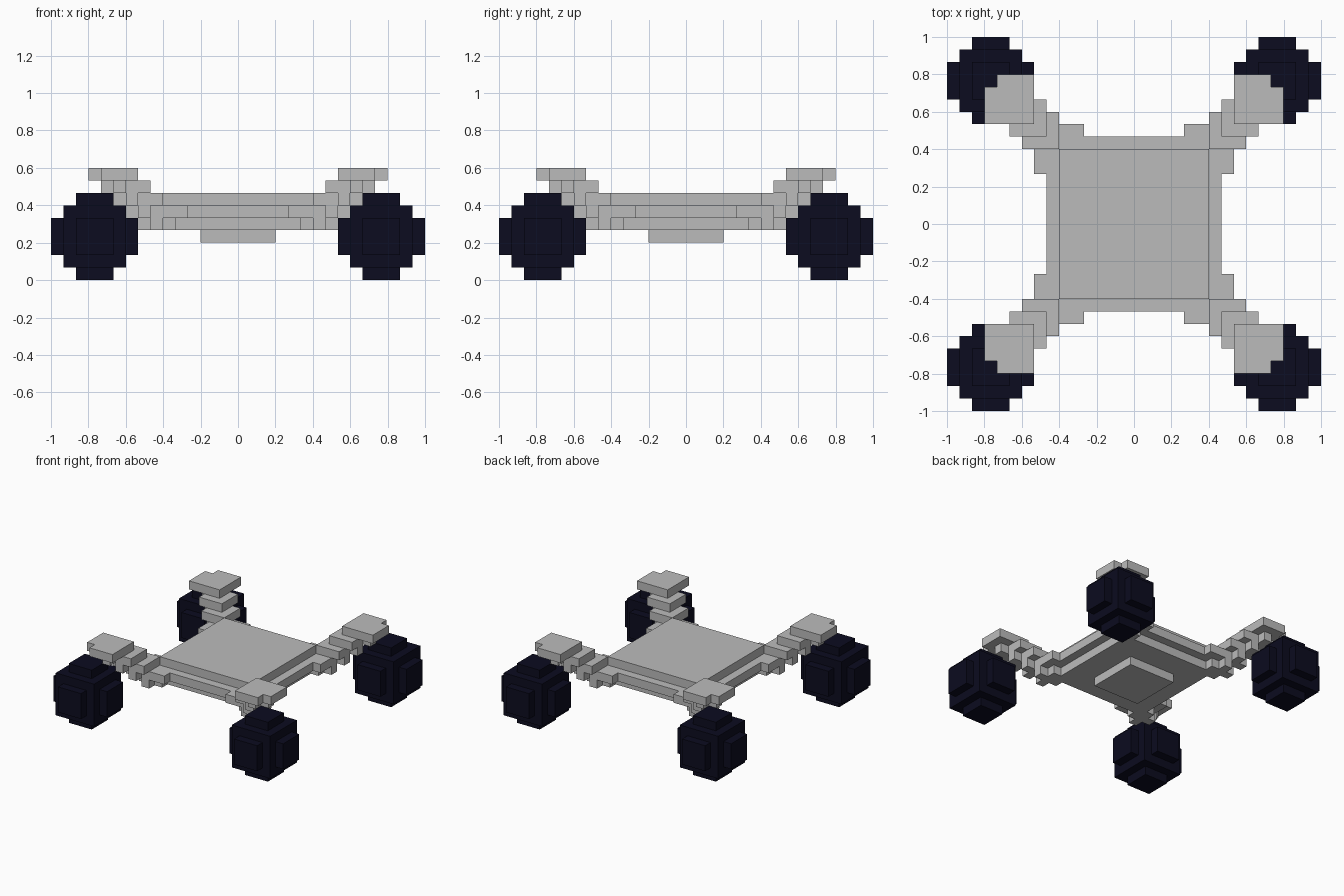
import bpy, bmesh
from itertools import product
from mathutils import Vector

cube = bpy.data.objects.get("Cube")
if cube:
    bpy.data.objects.remove(cube, do_unlink=True)

U = 1 / 15  # size of one block


def material(name, rgb):
    mat = bpy.data.materials.new(name)
    mat.use_nodes = True
    colour = (*rgb, 1)
    mat.diffuse_color = colour
    mat.node_tree.nodes["Principled BSDF"].inputs["Base Color"].default_value = colour
    return mat


grey = material("light grey", (0.5, 0.5, 0.5))
navy = material("dark navy", (0.0035, 0.0035, 0.014))


def finish(bm, name, mat):
    bmesh.ops.recalc_face_normals(bm, faces=bm.faces)
    mesh = bpy.data.meshes.new(name)
    bm.to_mesh(mesh)
    bm.free()
    mesh.materials.append(mat)
    bpy.context.collection.objects.link(bpy.data.objects.new(name, mesh))


def slab(name, half, z, mat):
    """Square plate one block thick."""
    bm = bmesh.new()
    bmesh.ops.create_cube(bm, size=1)
    for v in bm.verts:
        v.co = Vector((v.co.x * 2 * half, v.co.y * 2 * half, z + 0.5 + v.co.z)) * U
    finish(bm, name, mat)


def block_skin(name, cells, mat):
    """Outer faces of a set of unit blocks."""
    bm = bmesh.new()
    for cell in cells:
        for axis, side in product(range(3), (0, 1)):
            beside = list(cell)
            beside[axis] += 2 * side - 1
            if tuple(beside) in cells:
                continue
            corners = []
            for a, b in ((0, 0), (1, 0), (1, 1), (0, 1)):
                p = Vector(cell)
                p[axis] += side
                p[(axis + 1) % 3] += a
                p[(axis + 2) % 3] += b
                corners.append(bm.verts.new(p * U))
            if not side:
                corners.reverse()
            bm.faces.new(corners)
    bmesh.ops.remove_doubles(bm, verts=bm.verts, dist=U / 100)
    finish(bm, name, mat)


def mirrored(cells, sx, sy):
    return {(i if sx > 0 else -1 - i, j if sy > 0 else -1 - j, k) for i, j, k in cells}


# Stepped deck: half width by layer
deck = {3: 3, 4: 6, 5: 7, 6: 6}
for z, half in deck.items():
    slab(f"deck_layer_{z - 2}", half, z, grey)

# Stepped arm climbing outward: layer, inner edge, outer edge, tab length
arm = set()
for z, low, high, tab in ((4, 5, 7, 1), (5, 4, 8, 1), (6, 6, 9, 1), (7, 7, 10, 1), (8, 8, 11, 3)):
    layer = set(product(range(low, high), repeat=2))
    for t in range(high - tab, high):
        layer |= {(high, t), (t, high)}
    arm |= {(i, j, z) for i, j in layer if max(i, j) >= deck.get(z, 0)}

# Ball wheel made of blocks, seven across
wheel = {(i + 11, j + 11, k + 3) for i, j, k in product(range(-3, 4), repeat=3)
         if i * i + j * j + k * k <= 12}

for sx, sy in product((-1, 1), repeat=2):
    place = ("front" if sy < 0 else "back") + ("_left" if sx > 0 else "_right")
    block_skin(place + "_arm", mirrored(arm, sx, sy), grey)
    block_skin(place + "_wheel", mirrored(wheel, sx, sy), navy)
